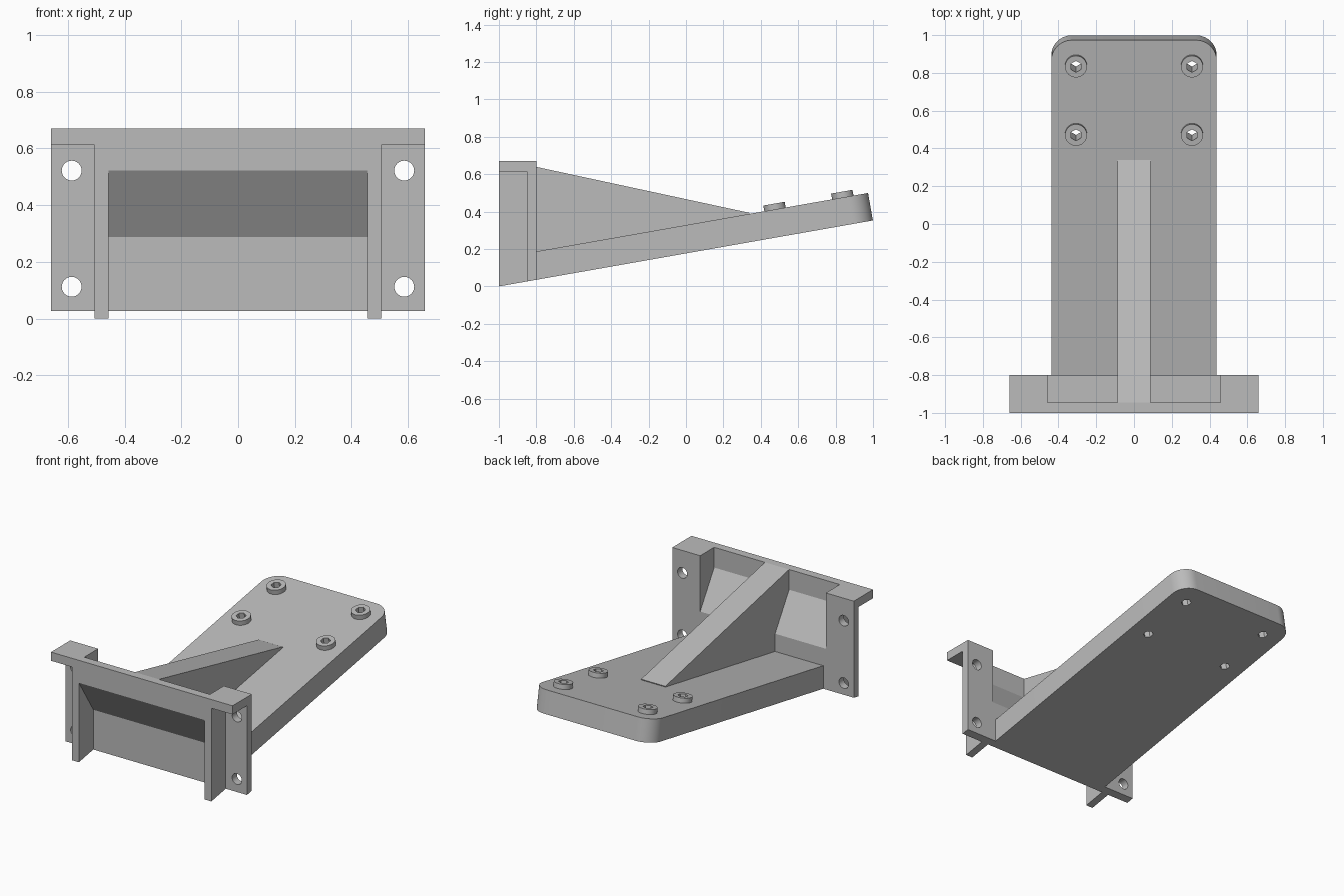
import bpy
import bmesh
from math import radians, tan, sin, cos, pi
from mathutils import Matrix, Vector

cube = bpy.data.objects.get("Cube")
if cube:
    bpy.data.objects.remove(cube, do_unlink=True)

TILT = radians(10)
grey = bpy.data.materials.new("light_grey")
grey.use_nodes = True
COLOUR = (0.5, 0.5, 0.5, 1)
grey.diffuse_color = COLOUR
grey.node_tree.nodes["Principled BSDF"].inputs["Base Color"].default_value = COLOUR


def under(y):
    """Height of the sloping underside at depth y."""
    return (y + 1) * tan(TILT)


def prism(name, points, offset, matrix=None):
    """Extrude a closed 3D outline along offset."""
    bm = bmesh.new()
    face = bm.faces.new([bm.verts.new(p) for p in points])
    new = bmesh.ops.extrude_face_region(bm, geom=[face])["geom"]
    bmesh.ops.translate(bm, vec=offset, verts=[v for v in new if isinstance(v, bmesh.types.BMVert)])
    bmesh.ops.recalc_face_normals(bm, faces=bm.faces)
    if matrix:
        bm.transform(matrix)
    mesh = bpy.data.meshes.new(name)
    bm.to_mesh(mesh)
    bm.free()
    mesh.materials.append(grey)
    ob = bpy.data.objects.new(name, mesh)
    bpy.context.collection.objects.link(ob)
    return ob


def side_prism(name, profile, x0, x1):
    """Extrude a (y, z) profile from x0 to x1."""
    return prism(name, [(x0, y, z) for y, z in profile], (x1 - x0, 0, 0))


def disc(x, y, r, n):
    turns = [2 * pi * (i + 0.5) / n + pi / 2 - pi / n for i in range(n)]
    return [(x + r * cos(a), y + r * sin(a)) for a in turns]


def activate(ob):
    bpy.ops.object.select_all(action="DESELECT")
    ob.select_set(True)
    bpy.context.view_layer.objects.active = ob


def drill(ob, cutters):
    """Cut holes, then drop the cutters."""
    for c in cutters:
        c.hide_render = True
        mod = ob.modifiers.new("hole", "BOOLEAN")
        mod.operation, mod.solver, mod.object = "DIFFERENCE", "EXACT", c
        activate(ob)
        bpy.ops.object.modifier_apply(modifier=mod.name)
    for c in cutters:
        bpy.data.objects.remove(c, do_unlink=True)


def smooth(ob):
    activate(ob)
    bpy.ops.object.shade_smooth_by_angle(angle=radians(30))


# Folded web between the side walls
FRONT, BACK, INNER, OUTER, EDGE, TOP, LIP = -1, -0.8, 0.457, 0.506, 0.66, 0.67, 0.613
web = [(FRONT, TOP), (FRONT, 0.522), (-0.85, 0.288), (-0.85, under(-0.85)),
       (BACK, under(BACK)), (BACK, 0.303), (-0.945, 0.537), (-0.945, TOP)]
side_prism("mount_web", web, -INNER, INNER)

# Side walls, top flanges and drilled ears
wall = [(FRONT, 0), (BACK, under(BACK)), (BACK, TOP), (FRONT, TOP)]
flange = [(FRONT, LIP), (BACK, LIP), (BACK, TOP), (FRONT, TOP)]
ear = [(-0.85, under(-0.85)), (BACK, under(BACK)), (BACK, LIP), (-0.85, LIP)]
for side, s in (("left", 1), ("right", -1)):
    side_prism(side + "_wall", wall, s * INNER, s * OUTER)
    side_prism(side + "_flange", flange, s * OUTER, s * EDGE)
    plate = side_prism(side + "_ear", ear, s * OUTER, s * EDGE)
    holes = [prism("ear_hole", [(x, -0.9, z) for x, z in disc(s * 0.587, h, 0.035, 32)], (0, 0.2, 0))
             for h in (0.112, 0.522)]
    drill(plate, holes)
    smooth(plate)

# Tilted arm with rounded far corners, in its own frame
frame = Matrix.Translation((0, BACK, under(BACK))) @ Matrix.Rotation(TILT, 4, "X")
HALF, LENGTH, THICK, R = 0.438, 1.827, 0.149, 0.11
outline = [(-HALF, 0), (HALF, 0)]
for cx, start in ((HALF - R, 0), (R - HALF, pi / 2)):
    for i in range(13):
        a = start + pi / 2 * i / 12
        outline.append((cx + R * cos(a), LENGTH - R + R * sin(a)))
arm = prism("arm_plate", [(x, y, 0) for x, y in outline], (0, 0, THICK), frame)

# Bosses with hexagonal through holes
hex_holes = []
for x in (-0.307, 0.307):
    for y in (1.322, 1.69):
        boss = prism("boss", [(px, py, THICK) for px, py in disc(x, y, 0.058, 32)], (0, 0, 0.031), frame)
        for part in (boss, arm):
            hole = prism("hex_hole", [(px, py, -0.1) for px, py in disc(x, y, 0.031, 6)], (0, 0, 0.4), frame)
            if part is boss:
                drill(boss, [hole])
            else:
                hex_holes.append(hole)
        smooth(boss)
drill(arm, hex_holes)
smooth(arm)

# Triangular stiffening rib
rib = [(-0.945, TOP), (-0.97, 0.53), (-0.83, 0.29), (-0.82, 0.15), (0.33, 0.36), (0.34, 0.393)]
side_prism("stiffening_rib", rib, -0.088, 0.088)
